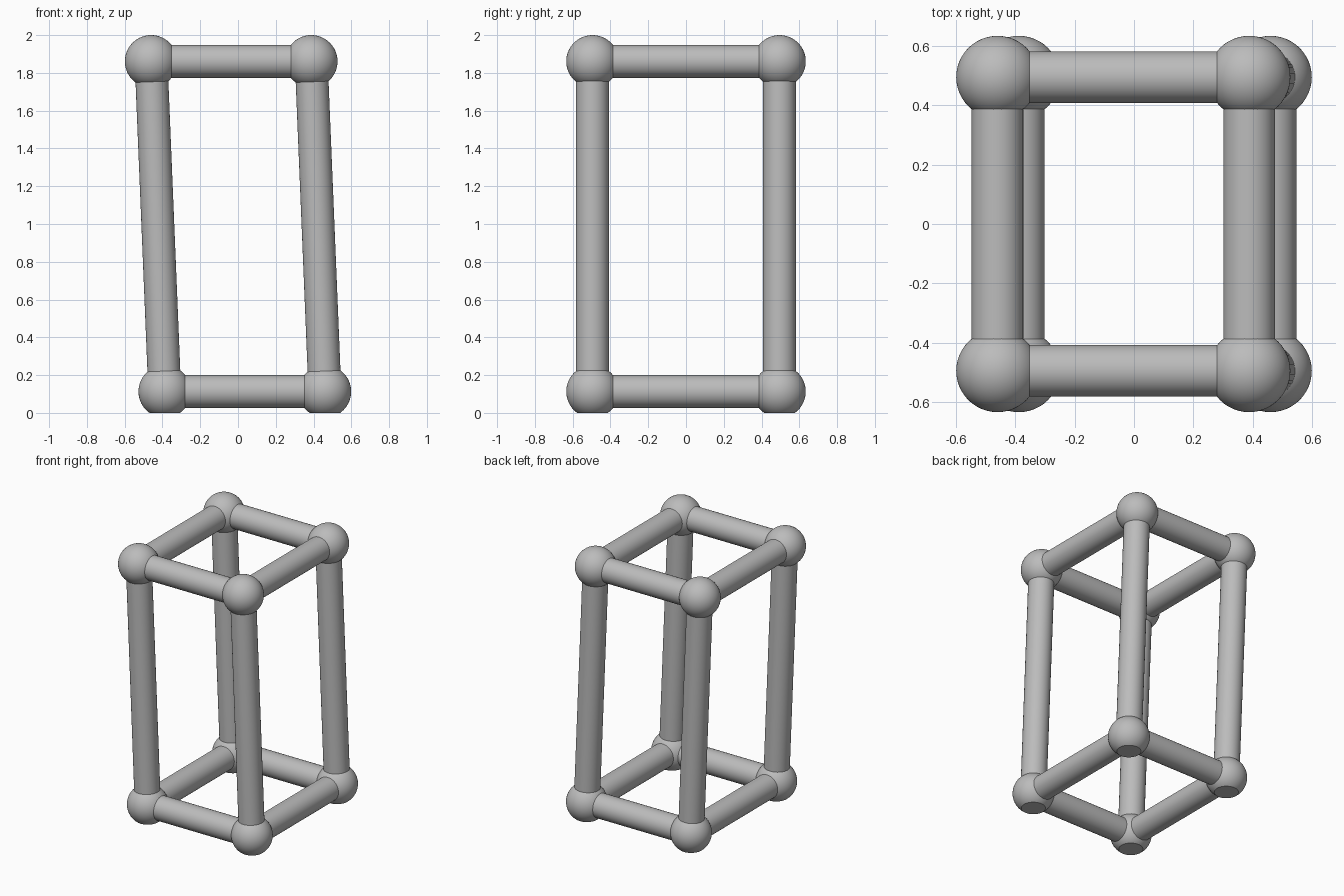
import bpy
import bmesh
from math import radians
from mathutils import Vector

cube = bpy.data.objects.get("Cube")
if cube:
    bpy.data.objects.remove(cube, do_unlink=True)

BALL, TUBE = 0.139, 0.087      # radii
HALF_X, HALF_Y = 0.424, 0.495  # half spacing of the corners
LEAN = 0.036                   # sideways lean of each end
LOW, HIGH = 0.113, 1.861       # joint heights

grey = bpy.data.materials.new("grey")
grey.use_nodes = True
colour = (0.5, 0.5, 0.5, 1)
grey.diffuse_color = colour
grey.node_tree.nodes["Principled BSDF"].inputs["Base Color"].default_value = colour


def finish(name, bm, location):
    mesh = bpy.data.meshes.new(name)
    bm.to_mesh(mesh)
    bm.free()
    mesh.materials.append(grey)
    obj = bpy.data.objects.new(name, mesh)
    bpy.context.collection.objects.link(obj)
    obj.location = location
    bpy.ops.object.select_all(action="DESELECT")
    obj.select_set(True)
    bpy.context.view_layer.objects.active = obj
    bpy.ops.object.shade_smooth_by_angle(angle=radians(30))
    return obj


def ball_joint(name, centre):
    """Sphere, cut flat where it would pass below the floor."""
    bm = bmesh.new()
    bmesh.ops.create_uvsphere(bm, u_segments=48, v_segments=32, radius=BALL)
    cut = bmesh.ops.bisect_plane(bm, geom=bm.verts[:] + bm.edges[:] + bm.faces[:],
                                 plane_co=(0, 0, -centre.z), plane_no=(0, 0, 1),
                                 clear_inner=True)
    rim = [e for e in cut["geom_cut"] if isinstance(e, bmesh.types.BMEdge)]
    if rim:
        bmesh.ops.contextual_create(bm, geom=rim)
        bmesh.ops.recalc_face_normals(bm, faces=bm.faces[:])
    finish(name, bm, centre)


def tube(name, start, end):
    bm = bmesh.new()
    along = end - start
    bmesh.ops.create_cone(bm, cap_ends=True, segments=48, radius1=TUBE,
                          radius2=TUBE, depth=along.length)
    obj = finish(name, bm, (start + end) / 2)
    obj.rotation_euler = along.to_track_quat("Z", "Y").to_euler()


def corner(sx, sy, level):
    lean, z = (LEAN, LOW) if level == "bottom" else (-LEAN, HIGH)
    return Vector((sx * HALF_X + lean, sy * HALF_Y, z))


SIDES = {"left": 1, "right": -1}
ENDS = {"front": -1, "back": 1}

# Corner joints and leaning posts
for end, sy in ENDS.items():
    for side, sx in SIDES.items():
        for level in ("bottom", "top"):
            ball_joint(f"{level}_{end}_{side}_joint", corner(sx, sy, level))
        tube(f"{end}_{side}_post", corner(sx, sy, "bottom"), corner(sx, sy, "top"))

# Horizontal rails of both frames
for level in ("bottom", "top"):
    for end, sy in ENDS.items():
        tube(f"{level}_{end}_rail", corner(-1, sy, level), corner(1, sy, level))
    for side, sx in SIDES.items():
        tube(f"{level}_{side}_rail", corner(sx, -1, level), corner(sx, 1, level))
